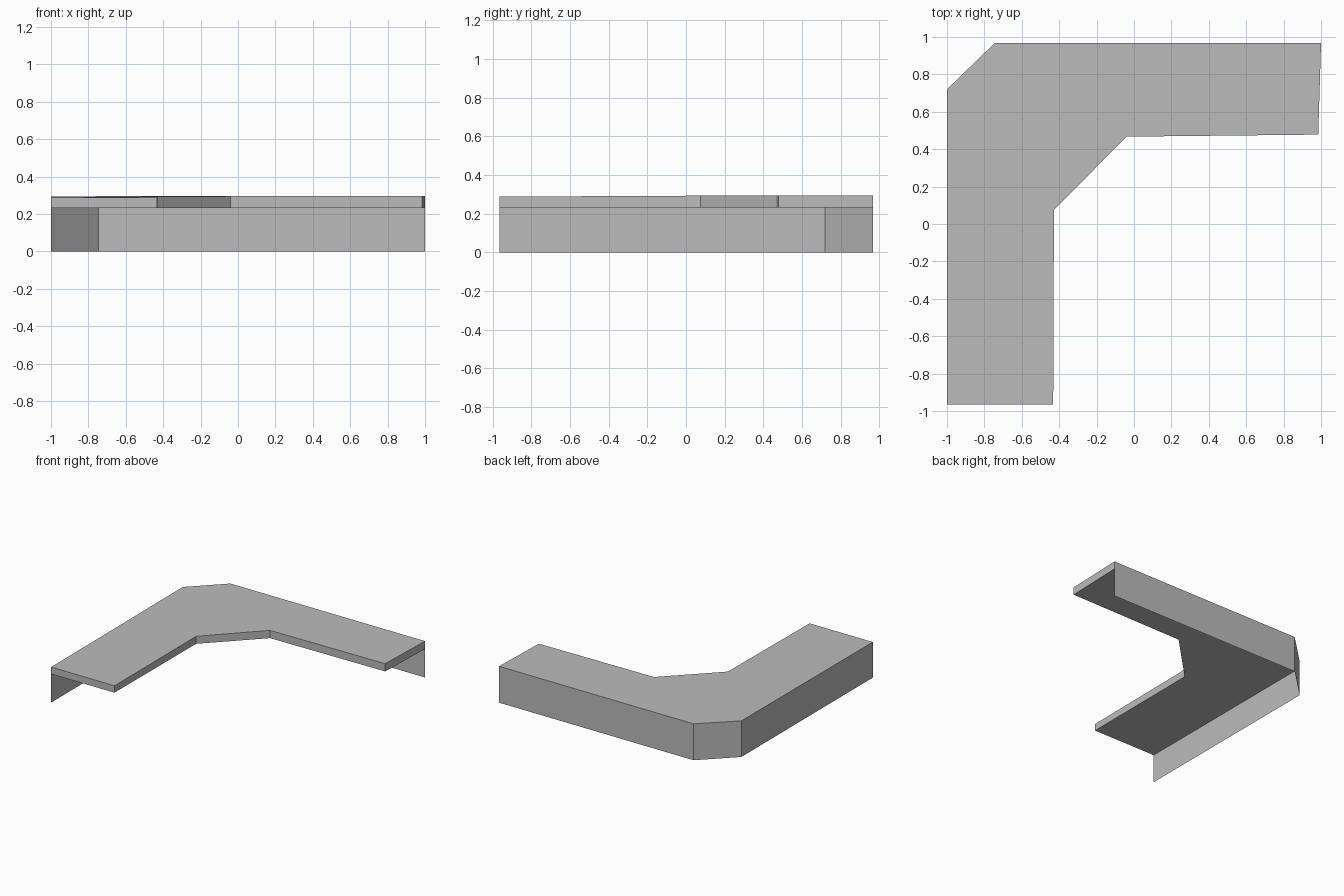
import bpy
import bmesh

if "Cube" in bpy.data.objects:
    bpy.data.objects.remove(bpy.data.objects["Cube"])

# Single plain grey material
grey = bpy.data.materials.new("plain grey")
grey.use_nodes = True
grey.diffuse_color = (0.5, 0.5, 0.5, 1)
grey.node_tree.nodes["Principled BSDF"].inputs["Base Color"].default_value = (0.5, 0.5, 0.5, 1)

# Plan outline, from the front end round the corner to the left end
outer = [(-1.0, -0.965), (-1.0, 0.72), (-0.745, 0.967), (1.0, 0.967)]
inner = [(-0.432, -0.965), (-0.428, 0.075), (-0.04, 0.467), (0.985, 0.478)]
tops = [0.288, 0.293, 0.295, 0.295]
UNDERSIDE = 0.232


def add_row(bm, plan, heights):
    return [bm.verts.new((x, y, z)) for (x, y), z in zip(plan, heights)]


def bridge(bm, row_a, row_b):
    for i in range(len(row_a) - 1):
        bm.faces.new((row_a[i], row_b[i], row_b[i + 1], row_a[i + 1]))


def make_object(name, bm):
    mesh = bpy.data.meshes.new(name)
    bm.to_mesh(mesh)
    bm.free()
    mesh.materials.append(grey)
    obj = bpy.data.objects.new(name, mesh)
    bpy.context.collection.objects.link(obj)
    return obj


# Counter slab: angled top with a thin closed edge
bm = bmesh.new()
under = [UNDERSIDE] * len(outer)
rows = [add_row(bm, outer, tops), add_row(bm, inner, tops),
        add_row(bm, inner, under), add_row(bm, outer, under)]
for i, row in enumerate(rows):
    bridge(bm, row, rows[(i + 1) % len(rows)])
for end in (0, -1):
    bm.faces.new([row[end] for row in rows])
bmesh.ops.recalc_face_normals(bm, faces=bm.faces)
make_object("counter_slab", bm)

# Outer skirt: thin sheet from the slab down to the floor
bm = bmesh.new()
bridge(bm, add_row(bm, outer, under), add_row(bm, outer, [0] * len(outer)))
bmesh.ops.reverse_faces(bm, faces=bm.faces)
make_object("outer_skirt", bm)
